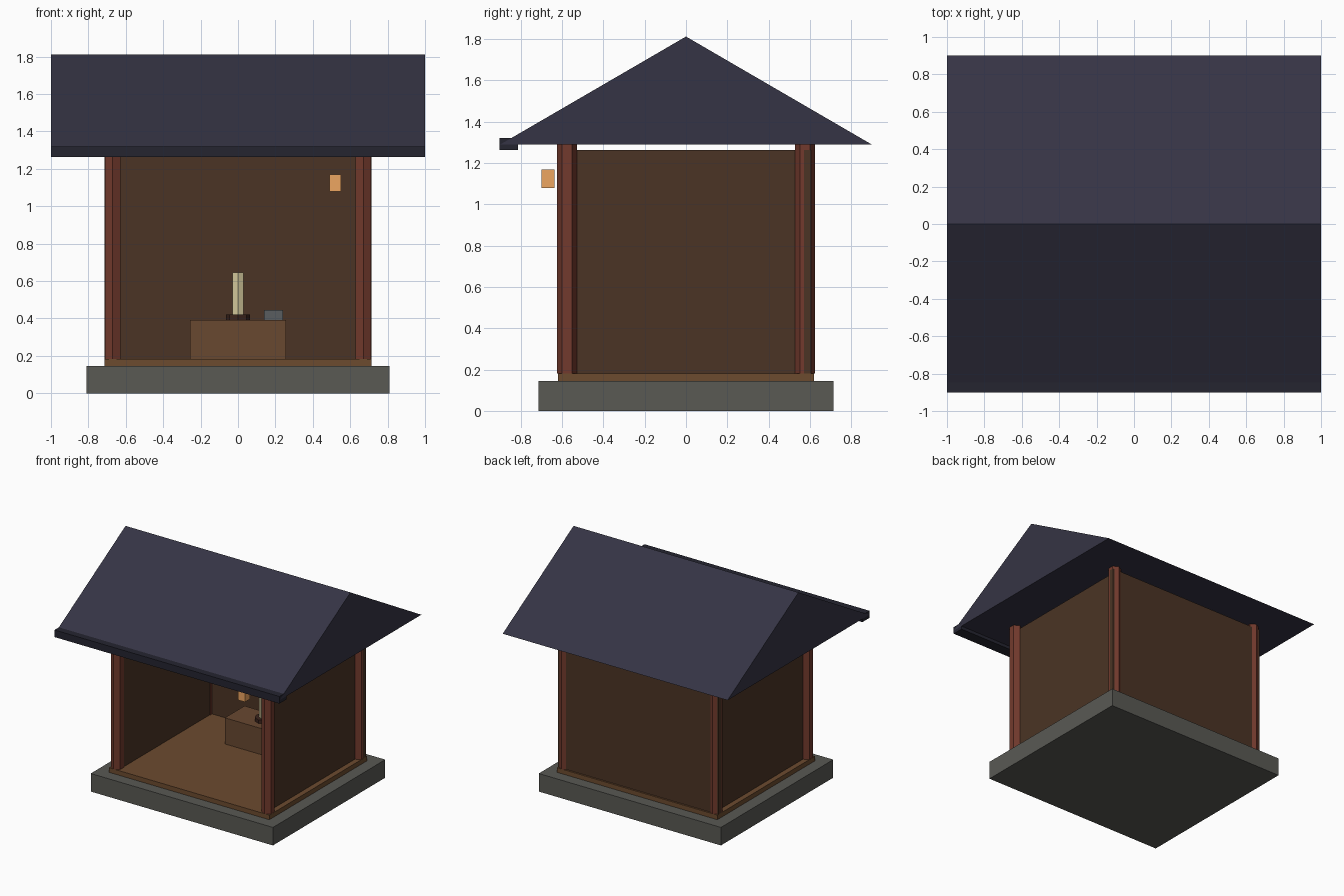
import bpy, bmesh, math
from mathutils import Vector

if "Cube" in bpy.data.objects:
    bpy.data.objects.remove(bpy.data.objects["Cube"])


def material(name, rgb):
    m = bpy.data.materials.new(name)
    m.diffuse_color = (*rgb, 1)
    m.use_nodes = True
    m.node_tree.nodes["Principled BSDF"].inputs["Base Color"].default_value = m.diffuse_color
    return m


STONE = material("stone", (0.10, 0.10, 0.088))
FLOOR = material("floor_wood", (0.15, 0.07, 0.028))
WALL = material("wall_wood", (0.07, 0.034, 0.018))
RED = material("red_wood", (0.17, 0.042, 0.026))
ROOF = material("roof_slate", (0.036, 0.034, 0.058))
TRIM = material("dark_trim", (0.018, 0.018, 0.03))
ALTAR = material("altar_wood", (0.14, 0.065, 0.03))
DARK = material("dark_wood", (0.045, 0.018, 0.012))
CREAM = material("cream", (0.68, 0.60, 0.34))
GLOW = material("lantern_paper", (0.85, 0.38, 0.12))
IRON = material("grey_metal", (0.10, 0.11, 0.115))


def extrude(name, points, offset, mat):
    """Solid made by sweeping a flat outline along an offset."""
    bm = bmesh.new()
    face = bm.faces.new([bm.verts.new(p) for p in points])
    new = bmesh.ops.extrude_face_region(bm, geom=[face], use_keep_orig=True)["geom"]
    bmesh.ops.translate(bm, vec=Vector(offset),
                        verts=[g for g in new if isinstance(g, bmesh.types.BMVert)])
    bmesh.ops.recalc_face_normals(bm, faces=bm.faces)
    me = bpy.data.meshes.new(name)
    bm.to_mesh(me)
    bm.free()
    me.materials.append(mat)
    ob = bpy.data.objects.new(name, me)
    bpy.context.collection.objects.link(ob)
    return ob


def box(name, x, y, z, mat):
    pts = [(x[0], y[0], z[0]), (x[1], y[0], z[0]), (x[1], y[1], z[0]), (x[0], y[1], z[0])]
    return extrude(name, pts, (0, 0, z[1] - z[0]), mat)


def post(name, cx, cy, r, z, sides, mat):
    ang = [2 * math.pi * i / sides for i in range(sides)]
    pts = [(cx + r * math.sin(a), cy + r * math.cos(a), z[0]) for a in ang]
    return extrude(name, pts, (0, 0, z[1] - z[0]), mat)


# Base and floor
box("stone_base", (-0.81, 0.81), (-0.713, 0.713), (0, 0.145), STONE)
box("floor", (-0.713, 0.713), (-0.62, 0.62), (0.145, 0.182), FLOOR)

# Corner pillars (hexagonal) and side walls
for sx, side in ((-1, "left"), (1, "right")):
    for sy, end in ((-1, "front"), (1, "back")):
        post(f"pillar_{end}_{side}", sx * 0.67, sy * 0.575, 0.048, (0.182, 1.292), 6, RED)
    box(f"wall_{side}", sorted((sx * 0.634, sx * 0.67)), (-0.57, 0.57), (0.182, 1.264), WALL)
box("wall_back", (-0.713, 0.713), (0.57, 0.606), (0.182, 1.264), WALL)

# Gable roof and front eave beam
extrude("roof", [(-1, -0.9, 1.289), (-1, 0.9, 1.289), (-1, 0, 1.812)], (2, 0, 0), ROOF)
box("eave_beam", (-1, 1), (-0.902, -0.812), (1.263, 1.32), TRIM)

# Altar with its objects
box("altar", (-0.257, 0.257), (0.2, 0.45), (0.182, 0.392), ALTAR)
post("candle_plate", 0, 0.325, 0.065, (0.392, 0.42), 8, DARK)
post("candle", 0, 0.325, 0.034, (0.42, 0.645), 6, CREAM)
box("offering_box", (0.14, 0.24), (0.27, 0.35), (0.392, 0.445), IRON)

# Hanging lantern
box("lantern", (0.49, 0.552), (-0.699, -0.637), (1.078, 1.169), GLOW)
